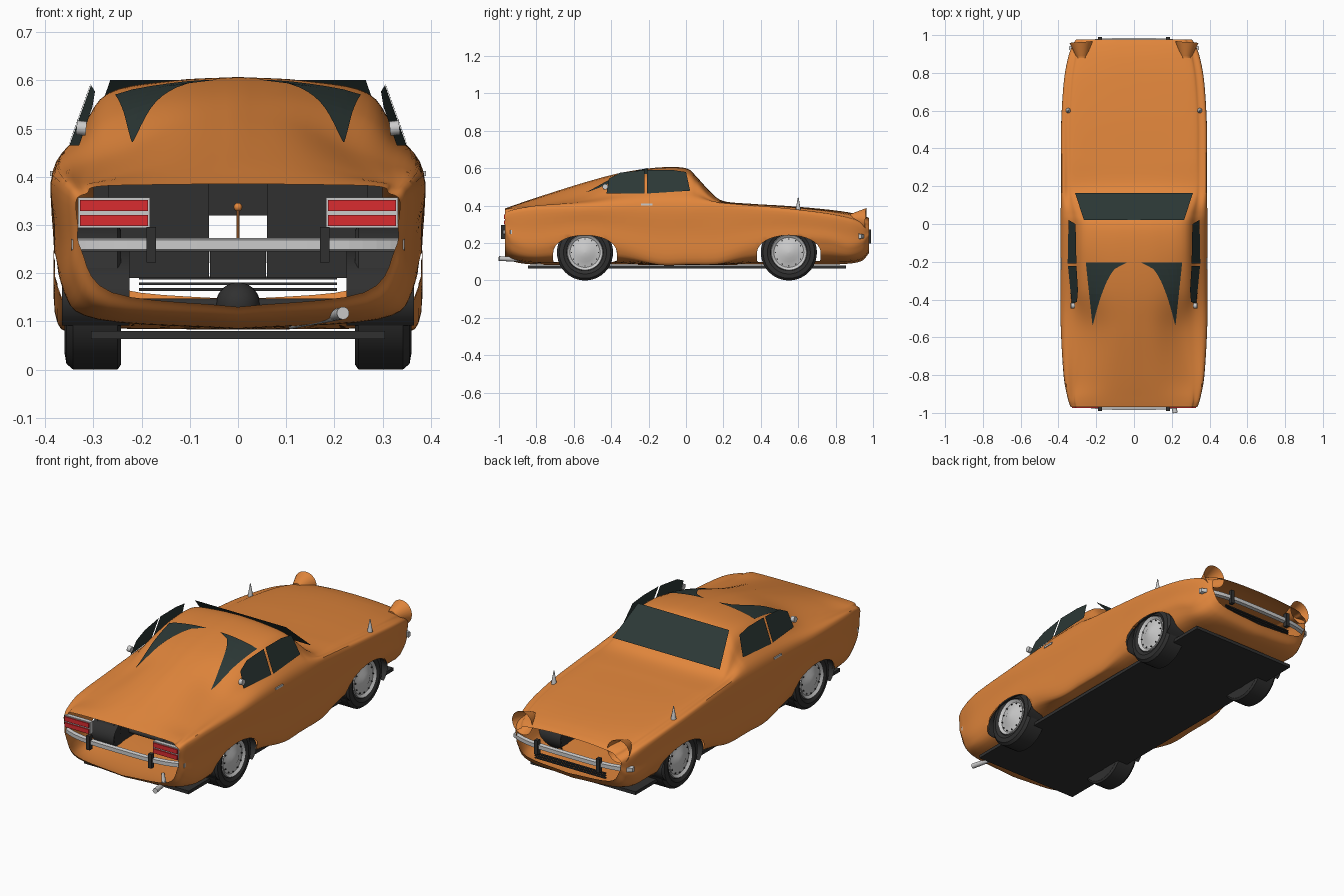
import bpy, bmesh, math
from mathutils import Vector
from mathutils.bvhtree import BVHTree

if "Cube" in bpy.data.objects:
    bpy.data.objects.remove(bpy.data.objects["Cube"])


def mat(name, r, g, b):
    m = bpy.data.materials.new(name)
    m.diffuse_color = (r, g, b, 1)
    m.use_nodes = True
    m.node_tree.nodes["Principled BSDF"].inputs["Base Color"].default_value = m.diffuse_color
    return m


ORANGE = mat("orange_paint", 0.76, 0.24, 0.045)
GLASS = mat("dark_glass", 0.025, 0.04, 0.037)
BLACK = mat("black_trim", 0.03, 0.03, 0.03)
RED = mat("red_lens", 0.7, 0.025, 0.03)
RIM = mat("rim_grey", 0.62, 0.62, 0.62)


def finish(name, bm, material=None, smooth=None):
    me = bpy.data.meshes.new(name)
    bm.to_mesh(me)
    bm.free()
    ob = bpy.data.objects.new(name, me)
    bpy.context.collection.objects.link(ob)
    if material:
        me.materials.append(material)
    if smooth:
        bpy.ops.object.select_all(action='DESELECT')
        ob.select_set(True)
        bpy.context.view_layer.objects.active = ob
        bpy.ops.object.shade_smooth_by_angle(angle=math.radians(smooth))
    return ob


def box(name, x0, x1, y0, y1, z0, z1, material=None):
    bm = bmesh.new()
    bmesh.ops.create_cube(bm, size=1)
    for v in bm.verts:
        v.co = ((x0 + x1) / 2 + v.co.x * (x1 - x0), (y0 + y1) / 2 + v.co.y * (y1 - y0),
                (z0 + z1) / 2 + v.co.z * (z1 - z0))
    return finish(name, bm, material)


def rod(name, a, b, r1, r2, material=None, seg=20, caps=True):
    a, b = Vector(a), Vector(b)
    bm = bmesh.new()
    bmesh.ops.create_cone(bm, cap_ends=caps, segments=seg, radius1=r1, radius2=r2, depth=(b - a).length)
    bm.transform((b - a).to_track_quat('Z', 'Y').to_matrix().to_4x4())
    bmesh.ops.translate(bm, verts=bm.verts, vec=(a + b) / 2)
    return finish(name, bm, material, 35)


def skin(bm, rings, closed=False):
    vs = [[bm.verts.new(p) for p in ring] for ring in rings]
    n = len(rings[0])
    for a, b in zip(vs, vs[1:]):
        for i in range(n if closed else n - 1):
            j = (i + 1) % n
            bm.faces.new((a[i], a[j], b[j], b[i]))
    return vs


def lathe_x(name, profile, c, side, material, seg=40):
    bm = bmesh.new()
    skin(bm, [[(side * x, c[0] + r * math.cos(2 * math.pi * k / seg), c[1] + r * math.sin(2 * math.pi * k / seg))
               for k in range(seg)] for x, r in profile], True)
    bmesh.ops.recalc_face_normals(bm, faces=bm.faces)
    return finish(name, bm, material, 35)


def curve(pts, n):
    """Smooth curve through the points, n steps per segment."""
    pts = [Vector(p) for p in pts]
    e = [2 * pts[0] - pts[1]] + pts + [2 * pts[-1] - pts[-2]]
    out = []
    for i in range(1, len(e) - 2):
        a, b, c, d = e[i - 1:i + 3]
        for k in range(n):
            t = k / n
            out.append(0.5 * (2 * b + (c - a) * t + (2 * a - 5 * b + 4 * c - d) * t * t
                              + (3 * b - a - 3 * c + d) * t ** 3))
    return out + [pts[-1]]


# Body stations: y, top z, roof edge x z, belt x z, side bottom z, belly z
STATIONS = [
    (-.968, .385, .29, .38, .335, .352, .25, .13),
    (-.92, .402, .29, .388, .35, .37, .19, .10),
    (-.80, .443, .27, .402, .37, .39, .16, .085),
    (-.55, .522, .235, .455, .383, .402, .20, .085),
    (-.35, .575, .265, .525, .385, .408, .16, .085),
    (-.15, .604, .27, .568, .385, .41, .10, .083),
    (.00, .60, .27, .568, .385, .41, .10, .083),
    (.06, .55, .28, .525, .385, .41, .10, .083),
    (.13, .475, .30, .452, .385, .408, .10, .083),
    (.20, .425, .31, .418, .385, .403, .11, .083),
    (.35, .41, .31, .408, .385, .392, .16, .085),
    (.55, .398, .31, .393, .383, .375, .20, .085),
    (.75, .38, .30, .372, .37, .35, .20, .085),
    (.87, .364, .285, .352, .35, .325, .17, .09),
    (.94, .348, .27, .335, .327, .30, .19, .105),
    (.978, .335, .25, .32, .305, .285, .23, .145)]
AXLES = {"rear": -.54, "front": .55}


def ring(s):
    y, zt, xr, zr, xb, zb, zs, zc = s
    half = curve([(0, y, zt), (xr * .5, y, zr + .78 * (zt - zr)), (xr, y, zr),
                  ((xr + xb) / 2, y, (zr + zb) / 2), (xb, y, zb), (xb * .992, y, (zb + zs) / 2),
                  (xb * .972, y, zs), (xb * .78, y, zc + .25 * (zs - zc)), (0, y, zc)], 5)
    return half + [Vector((-p.x, p.y, p.z)) for p in half[-2:0:-1]]


# Body shell, open at both ends, with wheel arches trimmed out
bm = bmesh.new()
skin(bm, [ring(s) for s in curve(STATIONS, 10)], True)


def arch_level(v, yc):
    dy = (v.co.y - yc) / .17
    dz = max(0, v.co.z - .15) / .092
    return math.hypot(dy, dz) if abs(v.co.x) > .2 else 9


for yc in AXLES.values():
    gone = [f for f in bm.faces if all(arch_level(v, yc) < 1 for v in f.verts)]
    bmesh.ops.delete(bm, geom=gone, context='FACES')
    for v in bm.verts:
        k = arch_level(v, yc)
        if 0.3 < k < 1 and abs(v.co.x) > .26:
            v.co.y = yc + (v.co.y - yc) / k
            if v.co.z > .15:
                v.co.z = .15 + (v.co.z - .15) / k
bmesh.ops.recalc_face_normals(bm, faces=bm.faces)
tree = BVHTree.FromBMesh(bm)
finish("body_shell", bm, ORANGE, 40)

# Windscreen
bm = bmesh.new()
skin(bm, [[(-.265, .02, .601), (.265, .02, .601)], [(-.312, .165, .462), (.312, .165, .462)]])
finish("windscreen", bm, GLASS)

PANES = {"front": [(-.208, .465), (.022, .48), (.0, .58), (-.08, .592), (-.208, .592)],
         "rear": [(-.425, .465), (-.222, .465), (-.222, .59), (-.35, .577), (-.412, .545)]}

for s, tag in ((1, "right"), (-1, "left")):
    # Side windows
    for part, pts in PANES.items():
        bm = bmesh.new()
        bm.faces.new([bm.verts.new((s * (.352 - .36 * (z - .465) - .1 * max(0, -.2 - y)), y, z)) for y, z in pts])
        finish(f"{part}_side_window_{tag}", bm, GLASS)
    # Rear window corners lying on the sloping roof
    rows = []
    for i in range(11):
        t = i / 10
        y, xi, xo = -.205 - .33 * t, .04 + .178 * t ** .45, .255 - .035 * t
        row = []
        for j in range(7):
            x = s * (xi + (xo - xi) * j / 6)
            hit = tree.ray_cast(Vector((x, y, 1)), Vector((0, 0, -1)))[0]
            row.append((x, y, (hit.z if hit else .5) + .005))
        rows.append(row)
    bm = bmesh.new()
    skin(bm, rows)
    finish(f"rear_window_{tag}", bm, GLASS)
    # Wheels and wheel well liners
    for end, yc in AXLES.items():
        lathe_x(f"{end}_tyre_{tag}", [(.243, .09), (.243, .14), (.25, .15), (.342, .15), (.356, .138),
                                      (.36, .115), (.352, .098), (.335, .096)], (yc, .15), s, BLACK)
        lathe_x(f"{end}_wheel_disc_{tag}", [(.338, .098), (.356, .094), (.346, .08), (.352, .05),
                                            (.362, .03), (.364, .0005)], (yc, .15), s, RIM)
        lathe_x(f"{end}_wheel_back_{tag}", [(.246, .1), (.25, .0005)], (yc, .15), s, BLACK)
        for k in range(12):
            a = k * math.pi / 6
            y, z = yc + .072 * math.cos(a), .15 + .072 * math.sin(a)
            rod("wheel_stud", (s * .34, y, z), (s * .352, y, z), .004, .004, BLACK, 6)
        bm = bmesh.new()
        skin(bm, [[(s * x, yc + .172 * math.cos(a * math.pi / 20), .15 + .1 * math.sin(a * math.pi / 20))
                   for a in range(-4, 25)] for x in (.225, .365)])
        finish(f"{end}_wheel_well_{tag}", bm, BLACK, 40)
    # Headlight cowls: open flared cones
    rod(f"headlight_cowl_{tag}", (s * .275, .88, .328), (s * .28, .962, .326), .028, .061, ORANGE, 28, False)
    rod(f"headlight_back_{tag}", (s * .275, .88, .328), (s * .275, .888, .328), .03, .031, ORANGE, 28)
    # Tail lights
    x0, x1 = sorted((s * .183, s * .332))
    box(f"tail_light_frame_{tag}", x0, x1, -.967, -.945, .294, .357)
    for z in (.298, .329):
        box(f"tail_light_lens_{tag}", x0 + .004, x1 - .004, -.974, -.96, z, z + .023, RED)
    # Bumper guards
    for yg, zg in ((-.979, .222), (.979, .198)):
        box(f"bumper_guard_{tag}", s * .18 - .01, s * .18 + .01, yg - .011, yg + .011, zg, zg + .074, BLACK)
    # Wing mirrors, filler caps, door handles
    rod(f"wing_mirror_{tag}", (s * .348, .6, .375), (s * .348, .6, .445), .014, .002, None, 12)
    rod(f"filler_cap_{tag}", (s * .315, -.432, .5), (s * .335, -.432, .502), .015, .015, None, 16)
    x0, x1 = sorted((s * .378, s * .39))
    box(f"door_handle_{tag}", x0, x1, -.24, -.18, .402, .412)
    # Seats
    x0, x1 = sorted((s * .06, s * .27))
    box(f"seat_back_{tag}", x0, x1, -.2, -.14, .19, .47, BLACK)
    box(f"seat_base_{tag}", x0, x1, -.14, .05, .19, .25, BLACK)

# Curved bumpers
for name, sign, z0 in (("rear_bumper", -1, .245), ("front_bumper", 1, .222)):
    bm = bmesh.new()
    rings = []
    for i in range(25):
        x = -.345 + .69 * i / 24
        y = .984 - .045 * abs(x / .345) ** 4
        rings.append([(x, sign * (y - d), z0 + h) for d, h in ((0, .004), (0, .024), (.018, .028), (.018, 0))])
    vs = skin(bm, rings, True)
    bm.faces.new(vs[0])
    bm.faces.new(vs[-1])
    bmesh.ops.recalc_face_normals(bm, faces=bm.faces)
    finish(name, bm)

# Grille bars
for z in (.166, .178, .190):
    box("grille_bar", -.205, .205, .955, .965, z - .003, z + .003, BLACK)

# Floor, cabin and drivetrain
box("floor_plate", -.305, .305, -.845, .855, .063, .080, BLACK)
box("dashboard", -.3, .3, .08, .16, .32, .40, BLACK)
box("centre_tunnel", -.058, .058, -.2, .15, .19, .27, BLACK)
for s in (-1, 1):
    box("firewall", s * .18 - .12, s * .18 + .12, .2, .22, .19, .385, BLACK)
rod("gear_lever", (0, -.05, .26), (0, -.05, .335), .003, .003, ORANGE, 8)
bm = bmesh.new()
bmesh.ops.create_uvsphere(bm, u_segments=12, v_segments=8, radius=.009)
bmesh.ops.translate(bm, verts=bm.verts, vec=(0, -.05, .337))
finish("gear_knob", bm, ORANGE, 60)
bm = bmesh.new()
bmesh.ops.create_uvsphere(bm, u_segments=24, v_segments=14, radius=.046)
bmesh.ops.translate(bm, verts=bm.verts, vec=(0, AXLES["rear"], .135))
finish("differential", bm, BLACK, 60)
for end, yc in AXLES.items():
    rod(f"{end}_axle", (-.25, yc, .135), (.25, yc, .135), .012, .012, BLACK)

# Exhaust pipe
rod("exhaust_pipe", (.11, -.78, .092), (.2, -.9, .113), .008, .012)
rod("exhaust_tip", (.2, -.9, .113), (.218, -1.0, .117), .012, .013)
